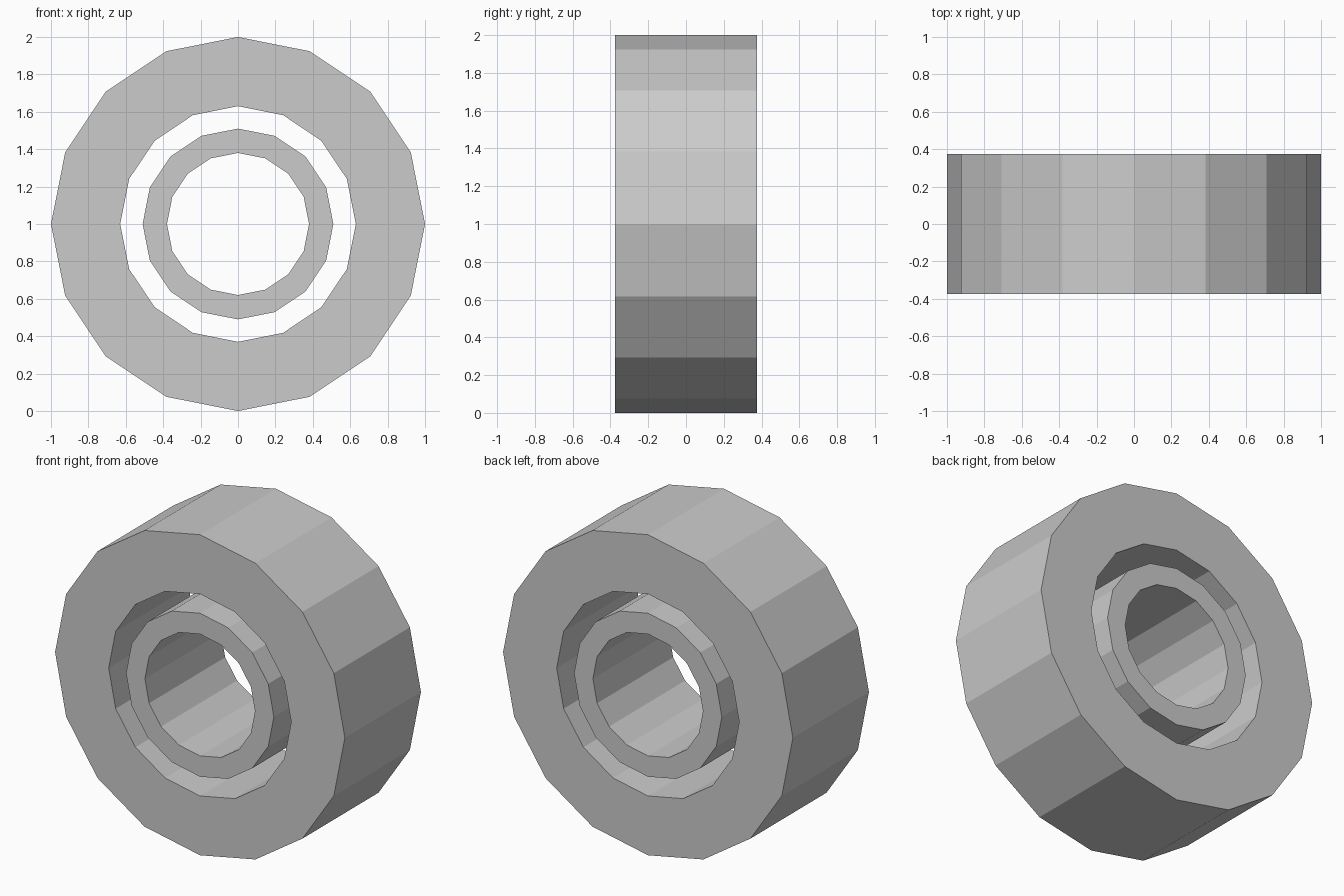
import bpy, bmesh
from math import cos, sin, tau

if "Cube" in bpy.data.objects:
    bpy.data.objects.remove(bpy.data.objects["Cube"])

SIDES = 16
HALF_DEPTH = 0.375
CENTRE_Z = 1.0


def ring(name, outer, inner):
    """Flat-faced tube along y, made by joining four loops into a closed band."""
    bm = bmesh.new()
    profile = [(outer, -HALF_DEPTH), (outer, HALF_DEPTH),
               (inner, HALF_DEPTH), (inner, -HALF_DEPTH)]
    loops = [[bm.verts.new((r * cos(tau * i / SIDES), y, CENTRE_Z + r * sin(tau * i / SIDES)))
              for i in range(SIDES)] for r, y in profile]
    for k in range(4):
        a, b = loops[k], loops[(k + 1) % 4]
        for i in range(SIDES):
            j = (i + 1) % SIDES
            bm.faces.new((a[i], a[j], b[j], b[i]))
    bmesh.ops.recalc_face_normals(bm, faces=bm.faces)
    mesh = bpy.data.meshes.new(name)
    bm.to_mesh(mesh)
    bm.free()
    obj = bpy.data.objects.new(name, mesh)
    bpy.context.collection.objects.link(obj)
    return obj


# Thick outer ring and thin inner ring, separated by an open gap
ring("outer_ring", 1.0, 0.63)
ring("inner_ring", 0.51, 0.38)
